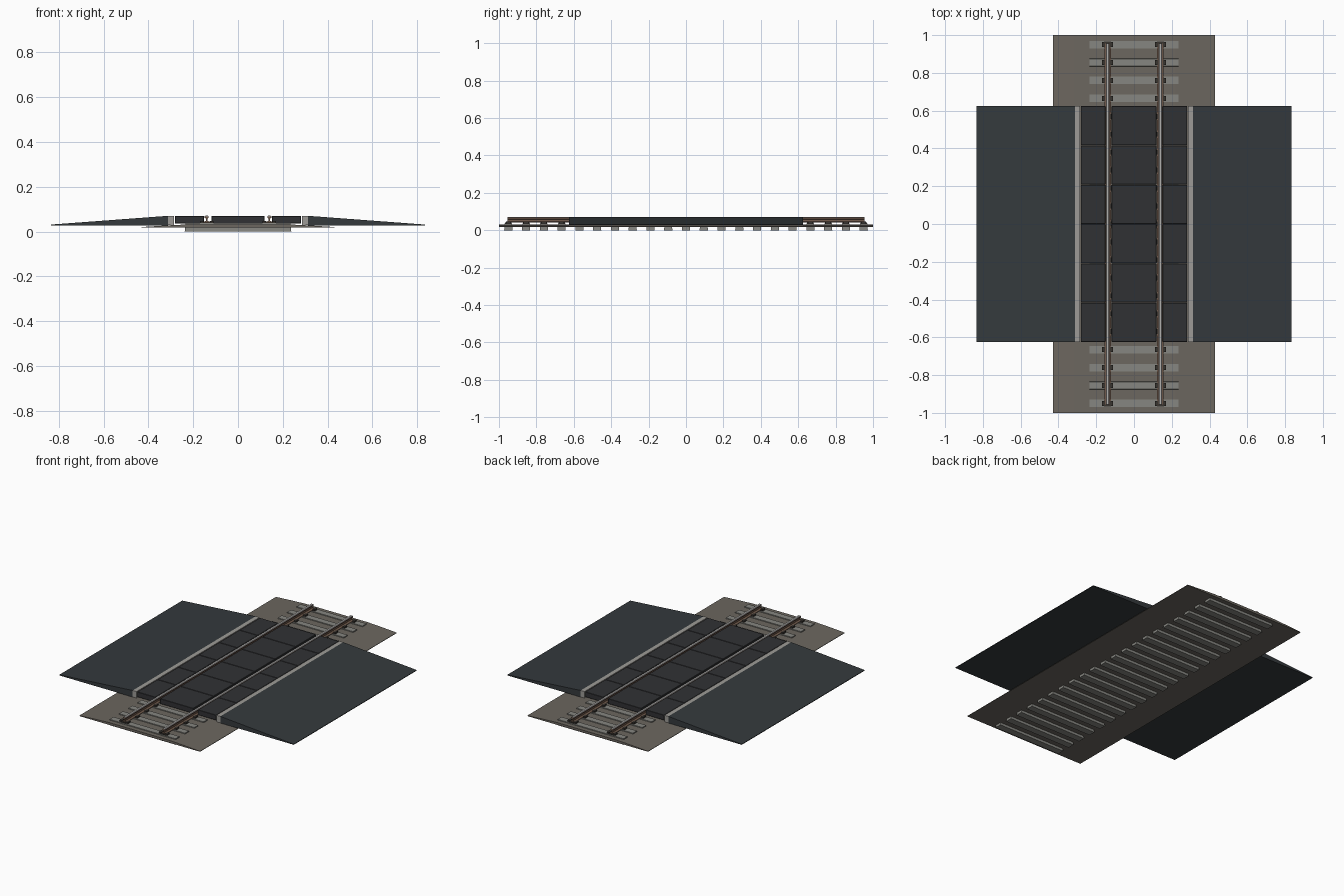
import bpy, bmesh

if "Cube" in bpy.data.objects:
    bpy.data.objects.remove(bpy.data.objects["Cube"])

def mat(name, r, g, b):
    m = bpy.data.materials.new(name)
    m.diffuse_color = (r, g, b, 1)
    m.use_nodes = True
    m.node_tree.nodes["Principled BSDF"].inputs["Base Color"].default_value = m.diffuse_color
    return m

STONE = mat("ballast_stone", 0.15, 0.135, 0.115)
CONCRETE = mat("sleeper_concrete", 0.24, 0.24, 0.22)
EDGE = mat("edge_concrete", 0.34, 0.33, 0.31)
RUBBER = mat("rubber_panel", 0.03, 0.031, 0.034)
ASPHALT = mat("asphalt", 0.035, 0.042, 0.046)
RUST = mat("rusty_steel", 0.16, 0.10, 0.07)
STEEL = mat("polished_steel", 0.45, 0.44, 0.43)
IRON = mat("clip_iron", 0.04, 0.035, 0.03)

def finish(name, bm, material):
    bmesh.ops.recalc_face_normals(bm, faces=bm.faces)
    me = bpy.data.meshes.new(name)
    bm.to_mesh(me)
    bm.free()
    me.materials.append(material)
    ob = bpy.data.objects.new(name, me)
    bpy.context.collection.objects.link(ob)
    return ob

def extrude(bm, profile, y0, y1):
    """Sweep an (x, z) outline along y."""
    face = bm.faces.new([bm.verts.new((x, y0, z)) for x, z in profile])
    out = bmesh.ops.extrude_face_region(bm, geom=[face])["geom"]
    for v in out:
        if isinstance(v, bmesh.types.BMVert):
            v.co.y = y1

def box(bm, x0, x1, y0, y1, z0, z1):
    extrude(bm, [(x0, z0), (x1, z0), (x1, z1), (x0, z1)], y0, y1)

def mirrored(half):
    return half + [(-x, z) for x, z in reversed(half)]

# crowned ballast bed with a flat underside
bm = bmesh.new()
extrude(bm, mirrored([(0.43, 0.017), (0.43, 0.020), (0.32, 0.027), (0.22, 0.032)]), -1, 1)
finish("ballast_bed", bm, STONE)

# sleepers and rail clips
sleepers, clips = bmesh.new(), bmesh.new()
for i in range(-10, 11):
    y = i * 0.095
    first = len(sleepers.verts)
    box(sleepers, -0.238, 0.238, y - 0.022, y + 0.022, 0, 0.037)
    sleepers.verts.ensure_lookup_table()
    for v in sleepers.verts[first:]:
        if v.co.z > 0.02:                      # tapered top
            v.co.y = y + (v.co.y - y) * 0.9
            v.co.x *= 0.985
    for x in (-0.14, 0.14):
        box(clips, x - 0.019, x + 0.019, y - 0.017, y + 0.017, 0.037, 0.041)
        for s in (-1, 1):
            box(clips, x + s * 0.022 - 0.008, x + s * 0.022 + 0.008,
                y - 0.013, y + 0.013, 0.037, 0.047)
finish("sleepers", sleepers, CONCRETE)
finish("rail_clips", clips, IRON)

# rails with foot, web and head, plus a polished running surface
foot_to_head = [(0.017, 0.041), (0.017, 0.043), (0.004, 0.047), (0.003, 0.058),
                (0.009, 0.061), (0.009, 0.068)]
rails, tops = bmesh.new(), bmesh.new()
for cx in (-0.14, 0.14):
    extrude(rails, [(cx + x, z) for x, z in mirrored(foot_to_head)], -0.955, 0.955)
    extrude(tops, [(cx + x, z) for x, z in mirrored([(0.009, 0.068), (0.006, 0.0705)])],
            -0.955, 0.955)
finish("rails", rails, RUST)
finish("rail_running_surface", tops, STEEL)

# rubber crossing panels, six along the track, with narrow joints
HALF, PITCH = 0.625, 1.25 / 6
for name, spans in (("gauge_panels", [(-0.118, 0.118)]),
                    ("field_panels", [(-0.281, -0.152), (0.152, 0.281)])):
    bm = bmesh.new()
    for i in range(6):
        y = -HALF + i * PITCH
        for x0, x1 in spans:
            box(bm, x0, x1, y + 0.001, y + PITCH - 0.001, 0.036, 0.069)
    ob = finish(name, bm, RUBBER)
    bev = ob.modifiers.new("edge", 'BEVEL')
    bev.width = 0.0015
    bev.segments = 1

# concrete edge beams and asphalt approach ramps
beams, ramps = bmesh.new(), bmesh.new()
for s in (-1, 1):
    box(beams, s * 0.285, s * 0.312, -HALF, HALF, 0.028, 0.07)
    extrude(ramps, [(s * x, z) for x, z in
                    [(0.312, 0.027), (0.835, 0.027), (0.835, 0.031), (0.312, 0.07)]],
            -HALF, HALF)
finish("edge_beams", beams, EDGE)
finish("road_ramps", ramps, ASPHALT)
